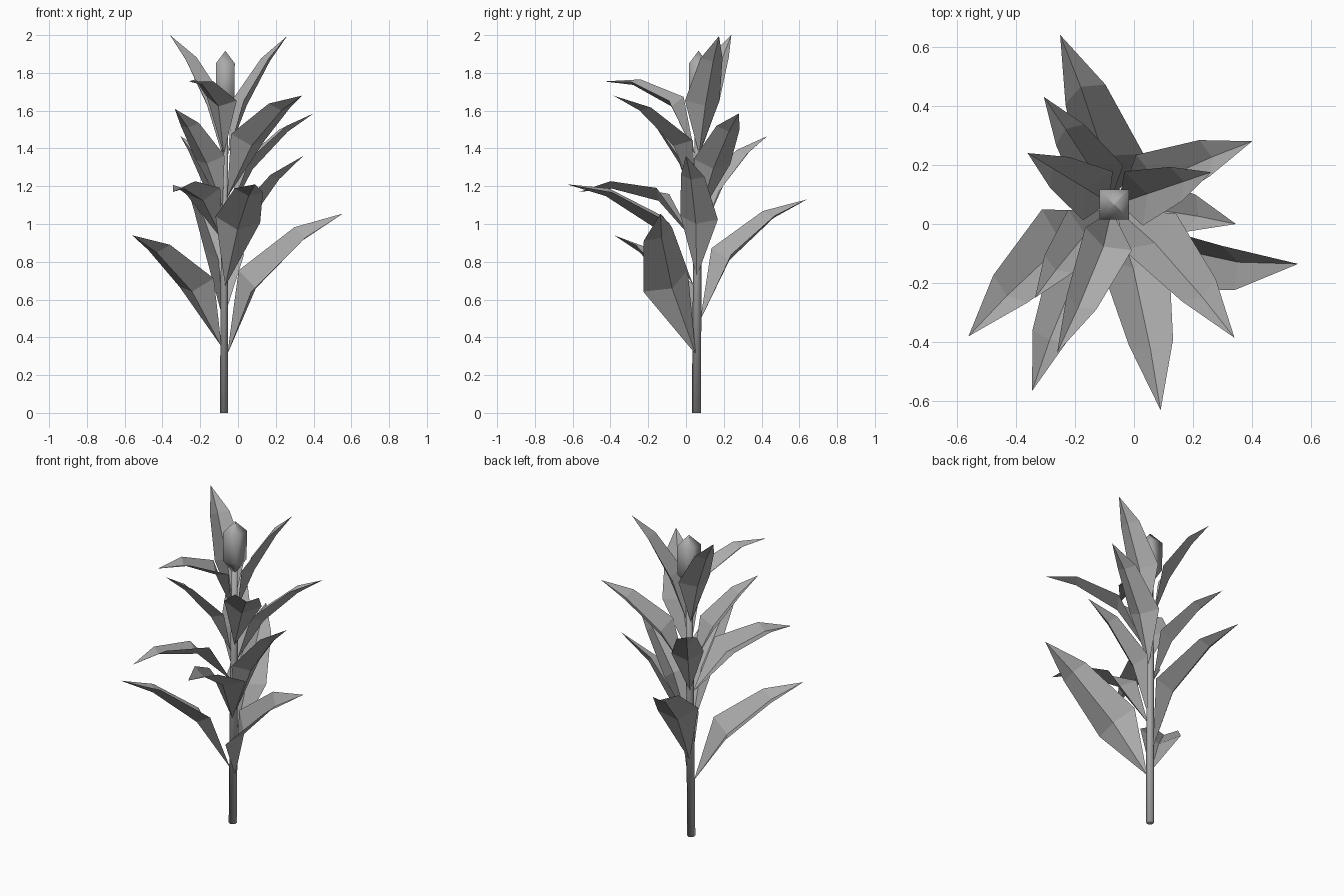
import bpy, math
from mathutils import Vector

cube = bpy.data.objects.get("Cube")
if cube:
    bpy.data.objects.remove(cube, do_unlink=True)

grey = bpy.data.materials.new("plain_grey")
grey.use_nodes = True
colour = (0.4, 0.4, 0.4, 1)
grey.diffuse_color = colour
grey.node_tree.nodes["Principled BSDF"].inputs["Base Color"].default_value = colour

FOOT = Vector((-0.075, 0.055, 0))
TOP = Vector((-0.068, 0.065, 1.66))


def stem_point(z):
    return FOOT.lerp(TOP, z / TOP.z)


def add_mesh(name, verts, faces, smooth=False):
    mesh = bpy.data.meshes.new(name)
    mesh.from_pydata(verts, [], faces)
    mesh.materials.append(grey)
    for poly in mesh.polygons:
        poly.use_smooth = smooth
    obj = bpy.data.objects.new(name, mesh)
    bpy.context.collection.objects.link(obj)
    return obj


def tower(name, sides, profile):
    """Stack rings of (radius, height) along the stem, capped."""
    verts = []
    for radius, z in profile:
        for i in range(sides):
            a = 2 * math.pi * (i + 0.5) / sides
            verts.append(stem_point(z) + Vector((math.cos(a), math.sin(a), 0)) * radius)
    faces = [tuple(reversed(range(sides)))]
    for start in range(0, len(verts) - sides, sides):
        for i in range(sides):
            a, b = start + i, start + (i + 1) % sides
            faces.append((a, b, b + sides, a + sides))
    faces.append(tuple(range(len(verts) - sides, len(verts))))
    return add_mesh(name, verts, faces, smooth=True)


def leaf(name, base_z, tip, roll, bulge):
    """Folded, arched blade from the stem surface to its tip."""
    tip = Vector(tip)
    base = stem_point(base_z)
    outward = tip - base
    outward.z = 0
    base += outward.normalized() * 0.018
    chord = tip - base
    length = chord.length
    d = chord.normalized()
    side = d.cross(Vector((0, 0, 1))).normalized()
    up = side.cross(d)
    angle = math.radians(roll)
    n = up * math.cos(angle) + side * math.sin(angle)
    w = d.cross(n)

    verts = [base]
    # stations: distance along, arch, half width, fold depth
    for along, arch, half, fold in ((0.39, bulge, 0.137, 0.08),
                                    (0.77, bulge * 0.65, 0.087, 0.045)):
        c = base + (d * along + n * arch) * length
        verts += [c - w * half * length, c - n * fold * length, c + w * half * length]
    verts.append(tip)
    faces = [(0, 2, 1), (0, 3, 2), (1, 2, 5, 4), (2, 3, 6, 5), (4, 5, 7), (5, 6, 7)]
    return add_mesh(name, verts, faces)


# Stem and flower bud
tower("stem", 6, [(0.024, 0), (0.022, 1), (0.017, 1.64)])
tower("bud", 4, [(0.017, 1.6), (0.068, 1.67), (0.071, 1.85), (0.002, 1.915)])

# Leaves from bottom to top: base height, tip, roll, arch
LEAVES = [
    (0.35, (-0.56, -0.38, 0.94), 14, 0.18),
    (0.31, (0.555, -0.135, 1.055), 40, 0.2),
    (0.49, (-0.25, 0.64, 1.13), 12, 0.2),
    (0.67, (0.09, -0.63, 1.21), -10, 0.21),
    (0.72, (0.345, 0, 1.36), -10, 0.16),
    (0.91, (-0.345, -0.565, 1.17), 10, 0.25),
    (0.93, (-0.305, 0.43, 1.465), 5, 0.17),
    (1.04, (0.4, 0.28, 1.585), -12, 0.16),
    (1.14, (0.34, -0.385, 1.68), -12, 0.19),
    (1.09, (-0.335, -0.25, 1.61), 12, 0.15),
    (1.37, (-0.26, -0.435, 1.755), -8, 0.28),
    (1.37, (-0.36, 0.24, 2), 0, 0.13),
    (1.37, (0.26, 0.175, 1.995), 0, 0.12),
]
for i, spec in enumerate(LEAVES, 1):
    leaf(f"leaf_{i}", *spec)
